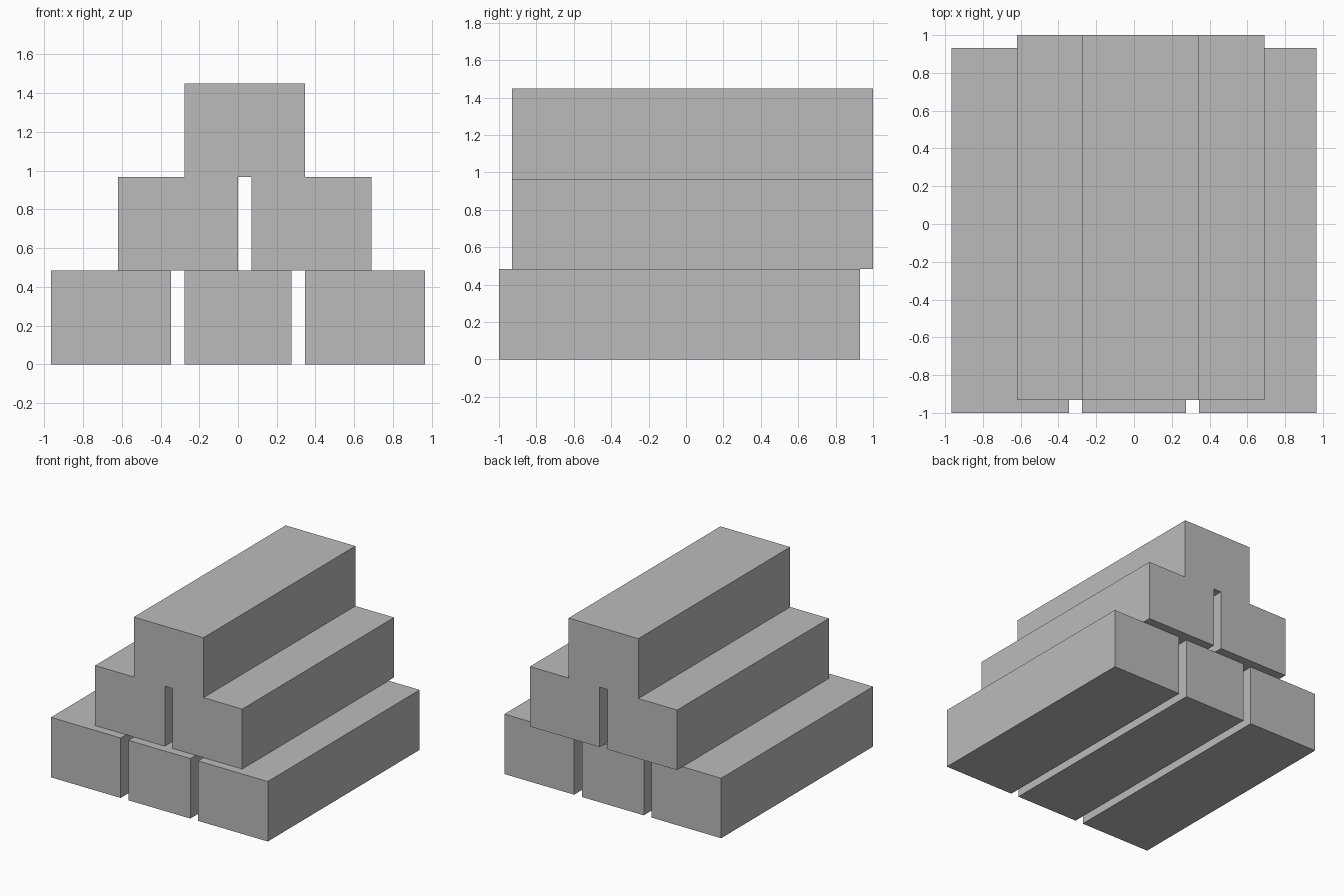
import bpy

cube = bpy.data.objects.get("Cube")
if cube:
    bpy.data.objects.remove(cube, do_unlink=True)

UNIT = 2 / 29      # width of one gap between beams
HEIGHT = 7         # beam height in units
LENGTH = 28        # beam length in units

grey = bpy.data.materials.new("plain grey")
grey.use_nodes = True
colour = (0.5, 0.5, 0.5, 1)
grey.diffuse_color = colour
grey.node_tree.nodes["Principled BSDF"].inputs["Base Color"].default_value = colour


def beam(name, left, right, layer, shift):
    """Square-edged beam running front to back, sized in units."""
    bpy.ops.mesh.primitive_cube_add(
        size=1,
        location=((left + right) / 2 * UNIT, shift * UNIT, (layer + 0.5) * HEIGHT * UNIT))
    obj = bpy.context.object
    obj.name = name
    obj.scale = ((right - left) * UNIT, LENGTH * UNIT, HEIGHT * UNIT)
    bpy.ops.object.transform_apply(location=False, rotation=False, scale=True)
    obj.data.materials.append(grey)


# Bottom layer, set forward
beam("bottom_beam_right", -14, -5, 0, -0.5)
beam("bottom_beam_middle", -4, 4, 0, -0.5)
beam("bottom_beam_left", 5, 14, 0, -0.5)

# Middle layer, set back
beam("middle_beam_right", -9, 0, 1, 0.5)
beam("middle_beam_left", 1, 10, 1, 0.5)

# Top beam
beam("top_beam", -4, 5, 2, 0.5)
